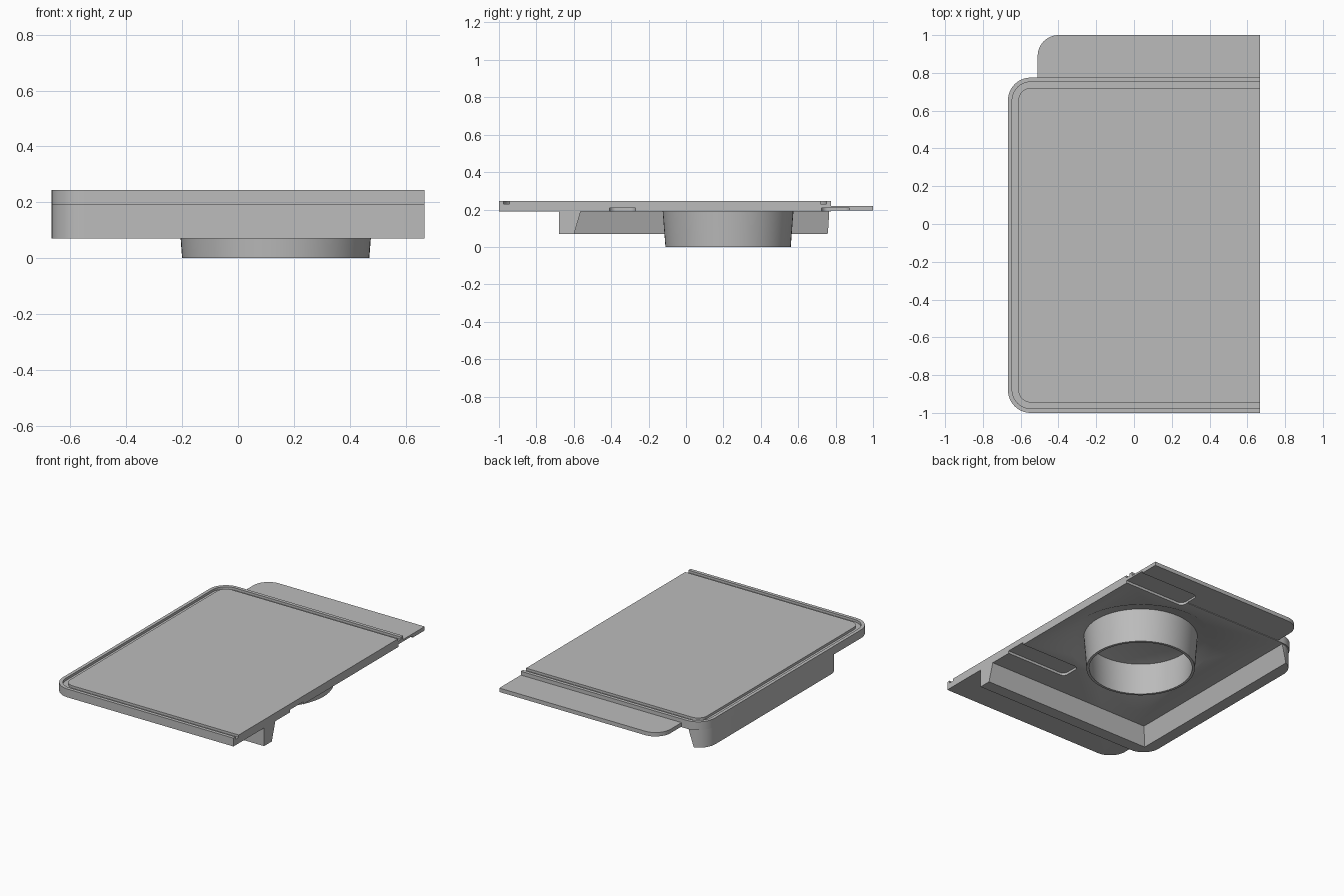
import bpy
import bmesh
from math import cos, sin, pi

cube = bpy.data.objects.get("Cube")
if cube:
    bpy.data.objects.remove(cube, do_unlink=True)

grey = bpy.data.materials.new("light_grey")
grey.use_nodes = True
color = (0.5, 0.5, 0.5, 1)
grey.diffuse_color = color
grey.node_tree.nodes["Principled BSDF"].inputs["Base Color"].default_value = color

CUT_X = 0.667                       # flat open end of the tray
CUP_X, CUP_Y = 0.135, 0.225


def arc(cx, cy, r, start, steps=12):
    return [(cx + r * cos(start + pi / 2 * i / steps),
             cy + r * sin(start + pi / 2 * i / steps)) for i in range(steps + 1)]


def u_path(x0, y0, y1, r, x1):
    """Path from back to front, rounded at the two -x corners."""
    return ([(x1, y1)] + arc(x0 + r, y1 - r, r, pi / 2)
            + arc(x0 + r, y0 + r, r, pi) + [(x1, y0)])


def loft(name, lower, upper, z0, z1):
    """Closed solid between two outlines of equal point count."""
    bm = bmesh.new()
    a = [bm.verts.new((x, y, z0)) for x, y in lower]
    b = [bm.verts.new((x, y, z1)) for x, y in upper]
    bm.faces.new(a[::-1])
    bm.faces.new(b)
    n = len(a)
    for i in range(n):
        j = (i + 1) % n
        bm.faces.new((a[i], a[j], b[j], b[i]))
    bmesh.ops.recalc_face_normals(bm, faces=bm.faces)
    return finish(name, bm)


def finish(name, bm):
    mesh = bpy.data.meshes.new(name)
    bm.to_mesh(mesh)
    bm.free()
    mesh.materials.append(grey)
    obj = bpy.data.objects.new(name, mesh)
    bpy.context.collection.objects.link(obj)
    return obj


def activate(obj):
    bpy.ops.object.select_all(action='DESELECT')
    obj.select_set(True)
    bpy.context.view_layer.objects.active = obj


def cut(obj, cutter):
    activate(obj)
    mod = obj.modifiers.new("cut", 'BOOLEAN')
    mod.operation = 'DIFFERENCE'
    mod.solver = 'EXACT'
    mod.object = cutter
    bpy.ops.object.modifier_apply(modifier=mod.name)


def circle(r, n=64):
    return [(CUP_X + r * cos(2 * pi * i / n), CUP_Y + r * sin(2 * pi * i / n))
            for i in range(n)]


# Main parts
outline = u_path(-0.667, -1, 0.775, 0.12, CUT_X)
top_plate = loft("top_plate", outline, outline, 0.19, 0.245)

outline = u_path(-0.51, 0.5, 1, 0.11, CUT_X)
outline = [(x, max(y, 0.765)) for x, y in outline[:14]] + [(-0.51, 0.765), (CUT_X, 0.765)]
back_tongue = loft("back_tongue", outline, outline, 0.194, 0.22)

outline = u_path(-0.667, -0.68, 0.765, 0.12, CUT_X)
skirt_wall = loft("skirt_wall", outline, outline, 0.07, 0.19)

# Groove around the three closed sides of the plate
outer = u_path(-0.645, -0.977, 0.752, 0.098, 0.8)
inner = u_path(-0.612, -0.945, 0.72, 0.066, 0.8)
ring = outer + inner[::-1]
helpers = [loft("groove_cutter", ring, ring, 0.229, 0.3)]
cut(top_plate, helpers[0])

# Shallow conical recess around the cup
recess = loft("recess_cutter", circle(0.475), circle(0.4), 0.18, 0.22)
cut(top_plate, recess)
helpers.append(recess)

# Two slots under the open end
for y0, y1 in ((-0.41, -0.27), (0.725, 0.875)):
    outline = u_path(0.22, y0, y1, 0.035, 0.8)
    slot = loft("slot_cutter", outline, outline, 0.15, 0.207)
    cut(top_plate, slot)
    if y1 > 0.5:
        cut(back_tongue, slot)
    helpers.append(slot)


# Hollow of the skirt, sloped along the front and side walls
def corner(x, y):
    return [(x, y), (1, y), (1, 1), (x, 1)]


hollow = loft("hollow_cutter", corner(-0.6, -0.61), corner(-0.547, -0.557), 0.03, 0.21)
cut(skirt_wall, hollow)
helpers.append(hollow)

for helper in helpers:
    bpy.data.objects.remove(helper, do_unlink=True)

# Thin tapered cup ring, turned from its wall section
bm = bmesh.new()
section = [(0.335, 0), (0.352, 0.222), (0.332, 0.222), (0.318, 0)]
segments = 64
rings = [[bm.verts.new((x, y, z)) for x, y in circle(r, segments)] for r, z in section]
for k in range(4):
    a, b = rings[k], rings[(k + 1) % 4]
    for i in range(segments):
        j = (i + 1) % segments
        bm.faces.new((a[i], a[j], b[j], b[i]))
bmesh.ops.recalc_face_normals(bm, faces=bm.faces)
cup_ring = finish("cup_ring", bm)

for obj in (top_plate, back_tongue, skirt_wall, cup_ring):
    activate(obj)
    bpy.ops.object.shade_smooth_by_angle(angle=pi / 6)
